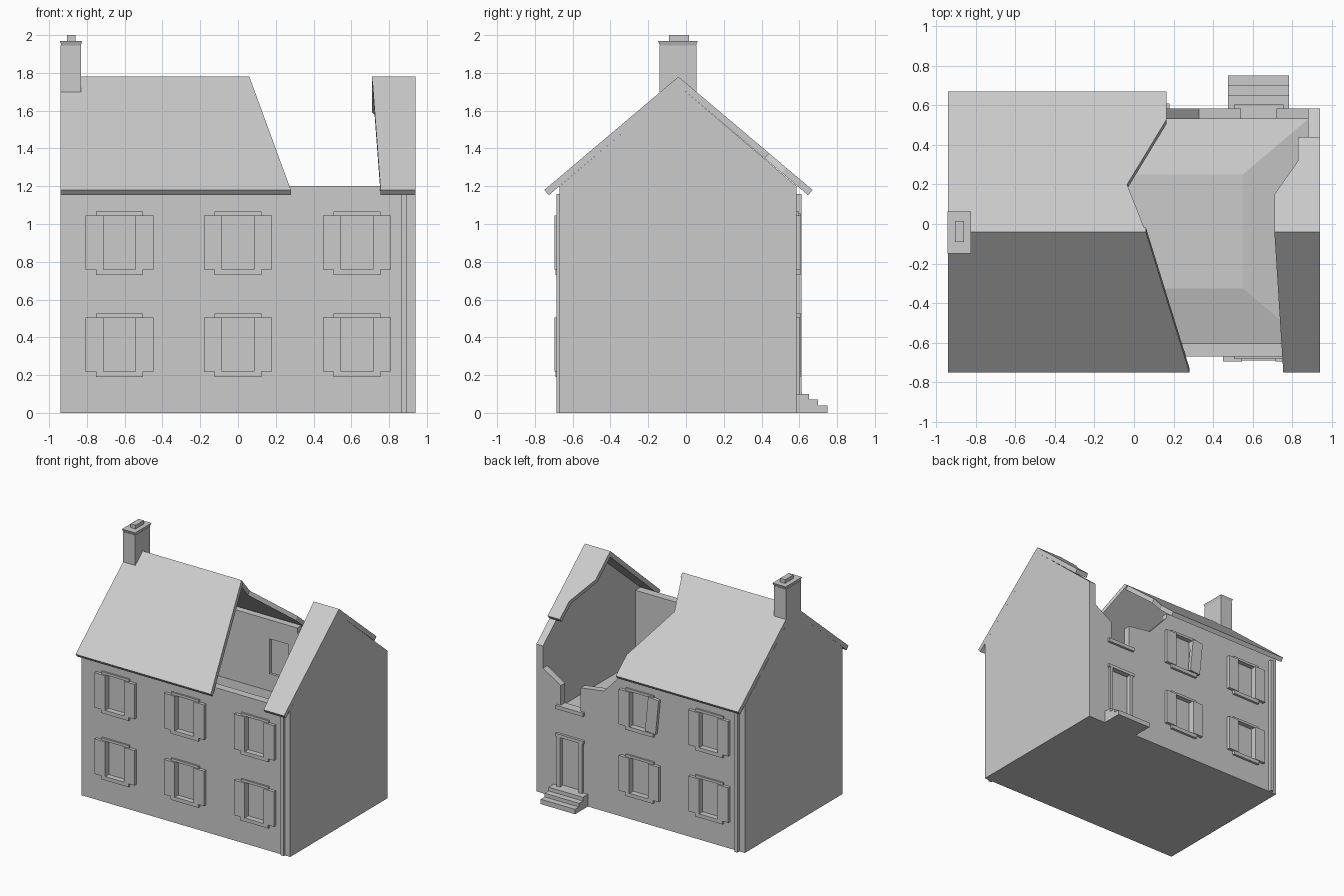
import bpy, bmesh
from mathutils import Vector, Matrix

if "Cube" in bpy.data.objects:
    bpy.data.objects.remove(bpy.data.objects["Cube"])

FRONT, BACK, RIDGE, SLOPE = -0.67, 0.585, -0.04, 0.845


def finish(name, bm):
    bmesh.ops.recalc_face_normals(bm, faces=bm.faces)
    me = bpy.data.meshes.new(name)
    bm.to_mesh(me)
    bm.free()
    ob = bpy.data.objects.new(name, me)
    bpy.context.collection.objects.link(ob)
    return ob


def prism(name, pts, offset):
    """Extrude a planar outline of 3D points along an offset vector."""
    bm = bmesh.new()
    f = bm.faces.new([bm.verts.new(p) for p in pts])
    r = bmesh.ops.extrude_face_region(bm, geom=[f])
    vs = [v for v in r['geom'] if isinstance(v, bmesh.types.BMVert)]
    bmesh.ops.translate(bm, verts=vs, vec=Vector(offset))
    return finish(name, bm)


def box(name, x0, x1, y0, y1, z0, z1, top=None):
    """Box; top=(dx, dy) insets (or flares) the upper face."""
    bm = bmesh.new()
    dx, dy = top or (0, 0)
    for v in bmesh.ops.create_cube(bm, size=1)['verts']:
        a, b, c = v.co
        ix, iy = (dx, dy) if c > 0 else (0, 0)
        v.co = ((x1 - ix if a > 0 else x0 + ix),
                (y1 - iy if b > 0 else y0 + iy), z1 if c > 0 else z0)
    return finish(name, bm)


def cut(ob, *b):
    c = box("cutter", *b)
    m = ob.modifiers.new("cut", 'BOOLEAN')
    m.operation, m.solver, m.object = 'DIFFERENCE', 'EXACT', c
    bpy.context.view_layer.objects.active = ob
    bpy.ops.object.modifier_apply(modifier=m.name)
    bpy.data.objects.remove(c)


def roof(name, xy, side):
    """Roof slab from a plan outline; side is -1 front, +1 back."""
    pts = [(x, y, 1.78 - SLOPE * abs(y - RIDGE)) for x, y in xy]
    n = Vector((0, -side * SLOPE, -1)).normalized() * 0.036
    return prism(name, pts, n)


# Gable end walls
gable = [(FRONT, 0), (BACK, 0), (BACK, 1.2), (RIDGE, 1.733), (FRONT, 1.2)]
for nm, x in (("left_gable", -0.94), ("right_gable", 0.88)):
    prism(nm, [(x, y, z) for y, z in gable], (0.06, 0, 0))

# Front wall, and back wall with broken top
front = box("front_wall", -0.88, 0.88, FRONT, -0.605, 0, 1.2)
prof = [(-.88, 0), (.88, 0), (.88, 1.02), (.72, .92), (.72, .76), (.54, .76), (.54, .95),
        (.33, .98), (.165, 1.16), (.165, 1.2), (-.88, 1.2)]
back = prism("back_wall", [(x, BACK, z) for x, z in prof], (0, -0.055, 0))

# Floor slab with low raised heap
box("floor_block", -0.88, 0.88, -0.605, 0.53, 0, 0.62)
box("floor_heap", -0.88, 0.88, -0.605, 0.53, 0.62, 0.69, top=(0.33, 0.28))

# Roof pieces around the hole
L, R = -0.94, 0.94
roof("roof_front_left", [(L, RIDGE), (L, -.75), (.28, -.75), (.06, RIDGE)], -1)
roof("roof_front_right", [(.71, RIDGE), (.755, -.75), (R, -.75), (R, RIDGE)], -1)
roof("roof_back_left", [(L, RIDGE), (.06, RIDGE), (-.035, .2), (.165, .53),
                        (.165, .67), (L, .67)], 1)
roof("roof_back_right", [(.71, RIDGE), (R, RIDGE), (R, .44), (.83, .44),
                         (.83, .32), (.71, .15)], 1)


def window(name, x, z, side, wall, tilt=0):
    """Surround, sill, lintel and two shutters around a recessed pane."""
    y = FRONT if side < 0 else BACK

    def part(n, a, b, depth, c, d):
        ys = sorted((y - side * 0.005, y + side * depth))
        return box(name + n, x + a, x + b, *ys, z + c, z + d)
    cut(wall, x - .085, x + .085, min(y - side * .025, y + side * .05),
        max(y - side * .025, y + side * .05), z, z + .285)
    part("_sill", -.125, .125, .02, -.03, 0)
    part("_lintel", -.125, .125, .014, .285, .305)
    for s in (-1, 1):
        a, b = sorted((s * .085, s * .18))
        sh = part("_shutter", a, b, .025, 0, .285)
        if tilt and s < 0:
            p = Vector((x - .18, y, z + .285))
            sh.data.transform(Matrix.Translation(p) @ Matrix.Rotation(tilt, 4, 'Y')
                              @ Matrix.Translation(-p))


# Windows, three columns in front and two behind
for z in (.22, .76):
    for x in (-.628, 0, .63):
        window("front_window", x, z, -1, front)
    for x in (-.628, 0):
        window("back_window", x, z, 1, back, -0.1 if (x == 0 and z > .5) else 0)
cut(back, -.085, .085, .5, .55, .76, 1.045)
box("broken_window_sill", .505, .755, .58, .605, .73, .76)

# Back door with frame and steps
cut(back, .54, .72, .56, .65, .1, .505)
for x in (.515, .715):
    box("door_jamb", x, x + .03, .58, .603, .1, .505)
box("door_lintel", .505, .755, .58, .605, .505, .53)
for y, z0, z1 in ((.75, 0, .04), (.70, .04, .07), (.65, .07, .10)):
    box("step", .475, .785, .58, y, z0, z1)

# Drain pipes at opposite corners
box("front_drain_pipe", .865, .892, -.685, -.665, 0, 1.16)
box("back_drain_pipe", -.892, -.865, .58, .612, 0, 1.16)

# Chimney with flared cap and pot
box("chimney_stack", -.94, -.83, -.14, .055, 1.70, 1.945)
box("chimney_cap", -.935, -.832, -.138, .053, 1.945, 1.97, top=(-.008, -.01))
box("chimney_pot", -.905, -.86, -.09, .015, 1.97, 2.0)
